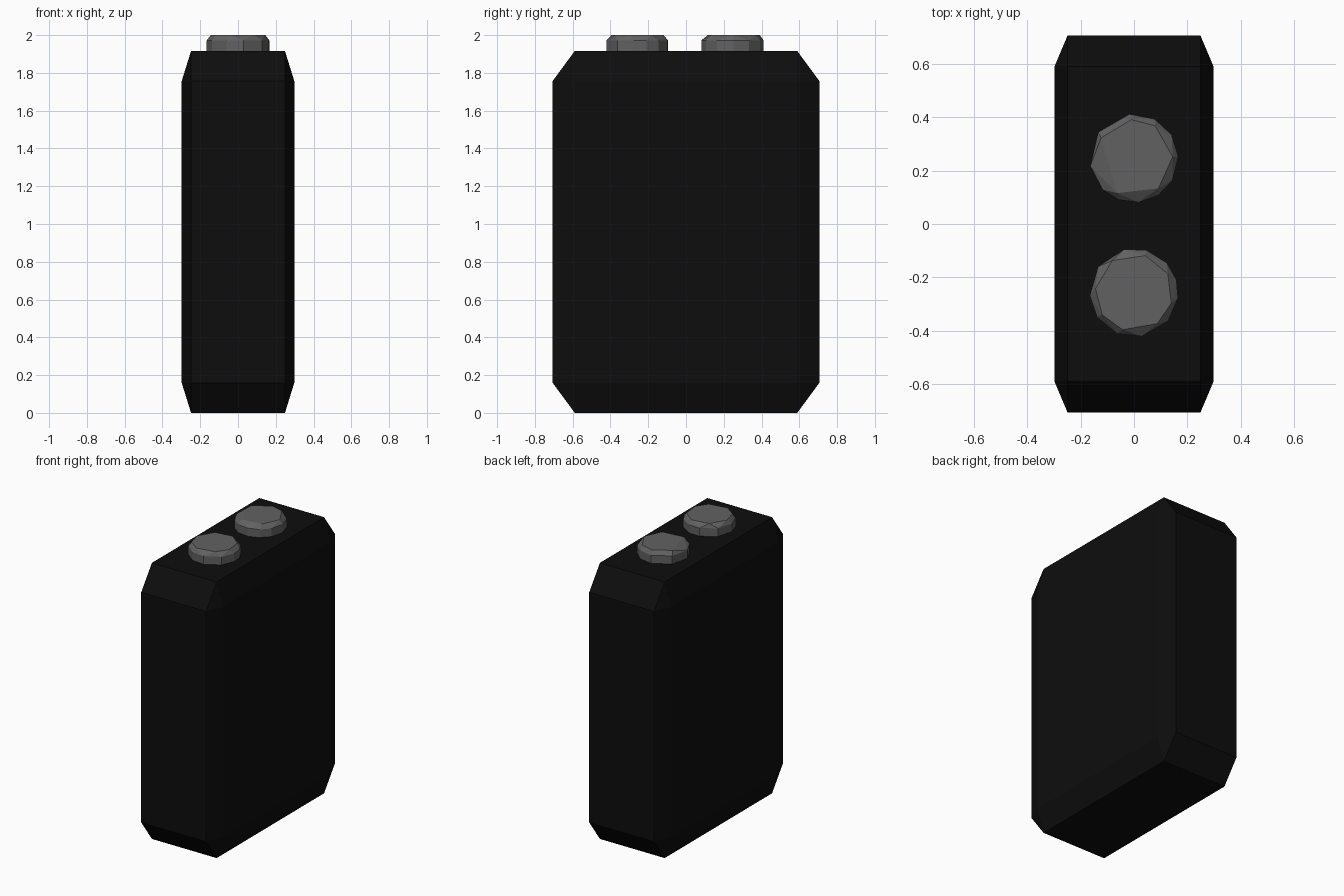
import bpy, bmesh
from math import cos, sin, radians

if "Cube" in bpy.data.objects:
    bpy.data.objects.remove(bpy.data.objects["Cube"])


def material(name, value):
    m = bpy.data.materials.new(name)
    m.diffuse_color = (value, value, value, 1)
    m.use_nodes = True
    m.node_tree.nodes["Principled BSDF"].inputs["Base Color"].default_value = m.diffuse_color
    return m


def add_object(name, bm, mat):
    bmesh.ops.recalc_face_normals(bm, faces=bm.faces)
    mesh = bpy.data.meshes.new(name)
    bm.to_mesh(mesh)
    bm.free()
    mesh.materials.append(mat)
    obj = bpy.data.objects.new(name, mesh)
    bpy.context.collection.objects.link(obj)


black = material("black_plastic", 0.004)
metal = material("dull_metal", 0.12)

# Case: a cube chamfered once, then stretched so the chamfers stretch with it
bm = bmesh.new()
bmesh.ops.create_cube(bm, size=2)
bmesh.ops.bevel(bm, geom=bm.edges[:], offset=0.166, segments=1,
                affect='EDGES', profile=0.5)
bmesh.ops.scale(bm, vec=(0.298, 0.706, 0.958), verts=bm.verts)
bmesh.ops.translate(bm, vec=(0, 0, 0.958), verts=bm.verts)
add_object("battery_case", bm, black)


# Terminals: low-poly round studs with an uneven chamfered rim
def terminal(name, y, outer, inner):
    bm = bmesh.new()
    for angles, radius, z in ((outer, 0.166, 1.90), (outer, 0.166, 1.972),
                              (inner, 0.145, 2.0)):
        for a in angles:
            t = radians(a)
            bm.verts.new((radius * cos(t), y + radius * sin(t), z))
    bmesh.ops.convex_hull(bm, input=bm.verts[:])
    bmesh.ops.dissolve_limit(bm, angle_limit=radians(1),
                             verts=bm.verts[:], edges=bm.edges[:])
    add_object(name, bm, metal)


terminal("back_terminal", 0.246,
         (2, 32, 62, 96, 144, 190, 225, 250, 276, 303, 330),
         (2, 57, 94, 148, 244, 309))
terminal("front_terminal", -0.257,
         (17, 42, 74, 103, 144, 184, 214, 248, 280, 320, 353),
         (29, 73, 124, 174, 215, 253, 307, 344))
